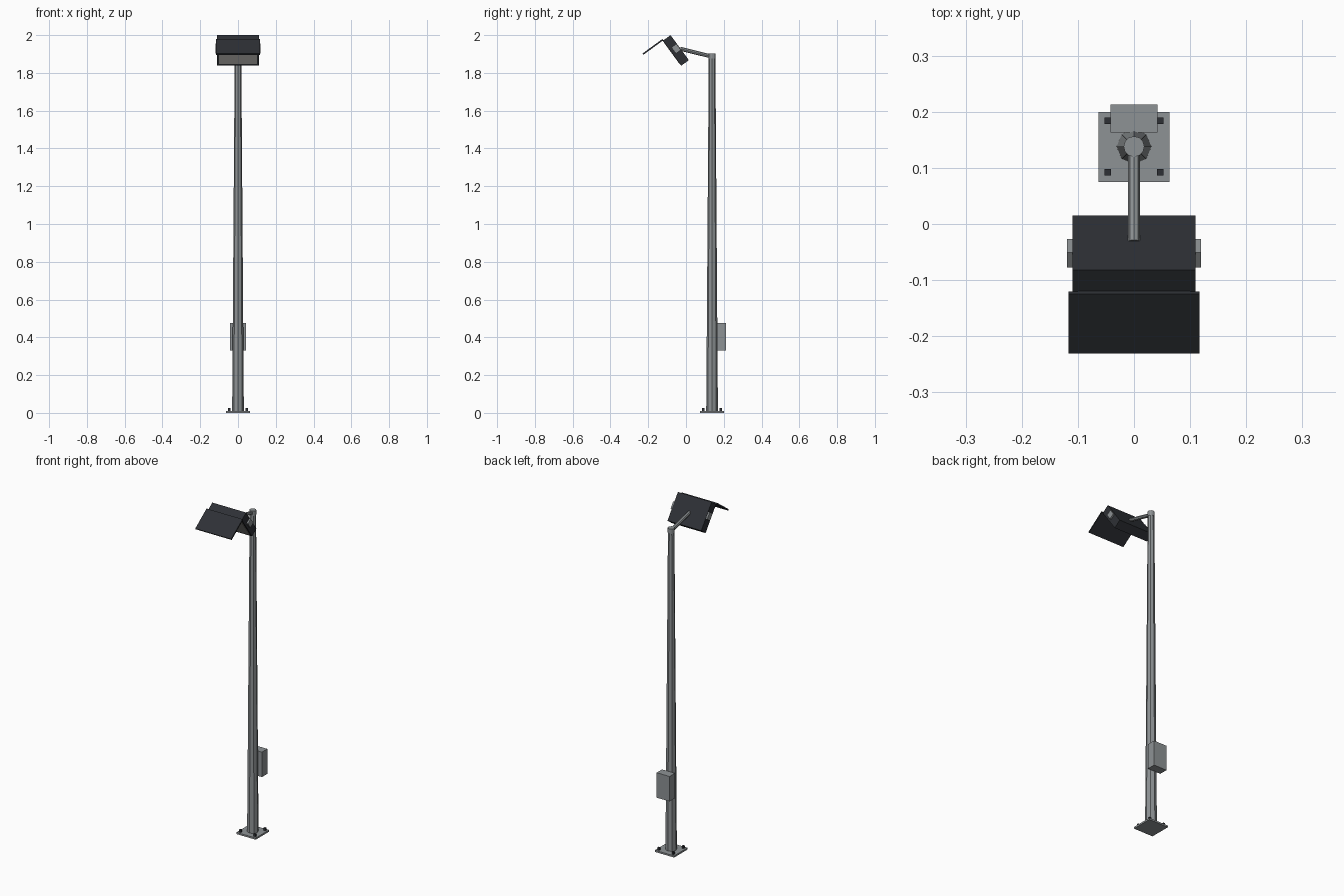
import bpy, math
from mathutils import Vector, Matrix

if "Cube" in bpy.data.objects:
    bpy.data.objects.remove(bpy.data.objects["Cube"])


def material(name, rgb):
    m = bpy.data.materials.new(name)
    m.diffuse_color = (*rgb, 1)
    m.use_nodes = True
    m.node_tree.nodes["Principled BSDF"].inputs["Base Color"].default_value = m.diffuse_color
    return m


STEEL = material("steel", (0.27, 0.29, 0.30))
DARK = material("dark_housing", (0.027, 0.030, 0.036))
GLASS = material("lamp_glass", (0.36, 0.35, 0.33))
POLE_Y = 0.138


def box(name, lo, hi, mat, frame=Matrix()):
    """Box between two corners, placed in the given frame."""
    lo, hi = Vector(lo), Vector(hi)
    bpy.ops.mesh.primitive_cube_add(size=1)
    ob = bpy.context.object
    ob.name = name
    ob.data.transform(Matrix.Translation((lo + hi) / 2) @ Matrix.Diagonal((*(hi - lo), 1)))
    ob.matrix_world = frame
    ob.data.materials.append(mat)
    return ob


def tube(name, start, end, r1, r2, sides, mat):
    """Flat-sided cylinder or cone running from start to end."""
    start, end = Vector(start), Vector(end)
    axis = end - start
    bpy.ops.mesh.primitive_cone_add(vertices=sides, radius1=r1, radius2=r2, depth=axis.length,
                                    location=(start + end) / 2,
                                    rotation=axis.to_track_quat('Z', 'Y').to_euler())
    ob = bpy.context.object
    ob.name = name
    ob.data.materials.append(mat)
    return ob


# base plate with four anchor bolts
box("base_plate", (-0.063, 0.075, 0), (0.063, 0.2, 0.01), STEEL)
for x in (-0.047, 0.047):
    for y in (0.092, 0.184):
        box("anchor_bolt", (x - 0.006, y - 0.006, 0.008), (x + 0.006, y + 0.006, 0.025), DARK)

# tapered pole, cap and control box
tube("pole", (0, POLE_Y, 0.008), (0, POLE_Y, 1.89), 0.031, 0.0175, 8, STEEL)
tube("pole_cap", (0, POLE_Y, 1.875), (0, POLE_Y, 1.903), 0.0185, 0.0185, 12, STEEL)
box("control_box", (-0.042, 0.163, 0.33), (0.042, 0.213, 0.477), STEEL)

# arm holding the lamp
tube("arm", (0, POLE_Y, 1.886), (0, -0.031, 1.928), 0.0105, 0.0105, 8, STEEL)

# tilted floodlight, built in its own frame (front is local -y)
lamp = Matrix.Translation((0, -0.0535, 1.919)) @ Matrix.Rotation(math.radians(36.2), 4, 'X')
box("lamp_housing", (-0.11, -0.025, -0.082), (0.11, 0.025, 0.082), DARK, lamp)
box("lamp_glass", (-0.101, -0.027, -0.070), (0.101, -0.02, 0.070), GLASS, lamp)
box("visor", (-0.117, -0.153, 0.083), (0.117, -0.022, 0.091), DARK, lamp)
box("visor_mount", (-0.10, -0.027, 0.078), (0.10, -0.022, 0.085), DARK, lamp)
for side in (-1, 1):
    xs = sorted((side * 0.105, side * 0.119))
    box("side_bracket", (xs[0], -0.010, -0.014), (xs[1], 0.023, 0.027), STEEL, lamp)
